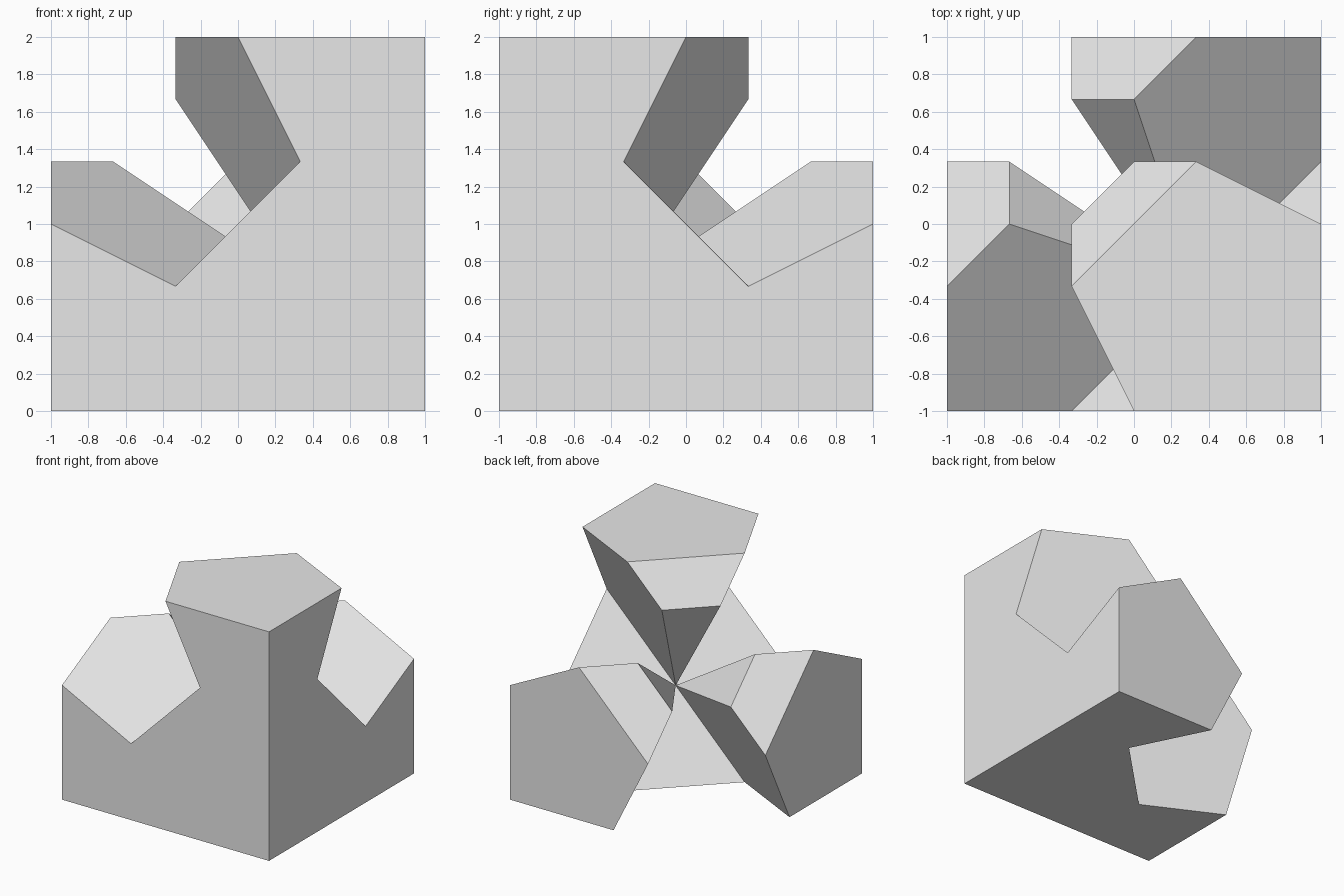
import bpy
import bmesh
from mathutils import Vector

cube = bpy.data.objects.get("Cube")
if cube:
    bpy.data.objects.remove(cube, do_unlink=True)

# One plain grey material
GREY = (0.8, 0.8, 0.8, 1.0)
mat = bpy.data.materials.new("light_grey")
mat.use_nodes = True
mat.diffuse_color = GREY
mat.node_tree.nodes["Principled BSDF"].inputs["Base Color"].default_value = GREY

T = 1 / 3

# Points of one arm, measured from the cube centre toward the solid corner
corner, apex = (1, 1, 1), (T, T, T)
tip = (1, 1, -1)
edge_a, edge_b = (0, 1, -1), (1, 0, -1)
top_a, top_b = (-T, T, -1), (T, -T, -1)
low_a, low_b = (-T, 0, -2 * T), (0, -T, -2 * T)
root_a, root_b = (T, 1, -T), (1, T, -T)


def turn(p, times):
    """Rotate a point by thirds about the cube diagonal."""
    for _ in range(times):
        p = (p[2], p[0], p[1])
    return p


# Faces of one third of the puzzle piece
third = [
    (tip, edge_a, top_a, top_b, edge_b),            # end cap
    (top_a, edge_a, root_a, apex, low_a),           # first flank
    (top_b, edge_b, root_b, apex, low_b),           # second flank
    (top_a, top_b, low_b, low_a),                   # bevel
    (low_a, low_b, apex),                           # underside of bevel
    (apex, root_a, turn(root_b, 1)),                # notch floor
    (corner, tip, edge_a, root_a, turn(root_b, 1),
     turn(edge_b, 1), turn(tip, 1)),                # notched outer face
]

# Repeat the third around the diagonal and weld
bm = bmesh.new()
for k in range(3):
    for face in third:
        pts = [turn(p, k) for p in face]
        bm.faces.new([bm.verts.new(Vector((u, -v, 1 - w))) for u, v, w in pts])
bmesh.ops.remove_doubles(bm, verts=bm.verts[:], dist=0.001)
bmesh.ops.recalc_face_normals(bm, faces=bm.faces[:])

mesh = bpy.data.meshes.new("notched_cube_half")
bm.to_mesh(mesh)
bm.free()
mesh.materials.append(mat)
obj = bpy.data.objects.new("notched_cube_half", mesh)
bpy.context.collection.objects.link(obj)
